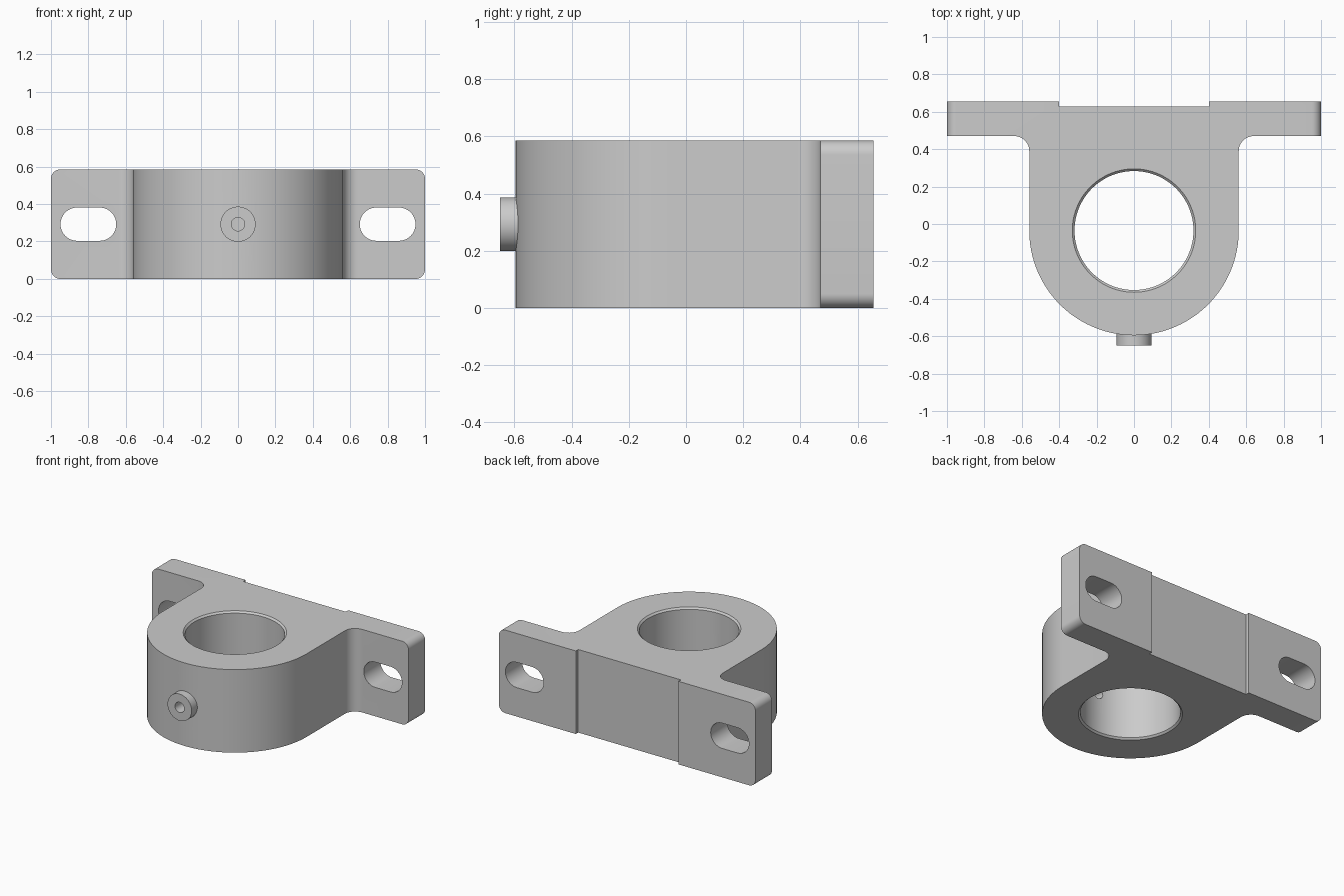
import bpy, bmesh
from math import sin, cos, pi, radians

if "Cube" in bpy.data.objects:
    bpy.data.objects.remove(bpy.data.objects["Cube"])

H = 0.585            # block height
CY = -0.035          # bore centre in y
MZ = H / 2           # mid height


def arc(cx, cy, r, a0, a1, n):
    """Points on an arc, angles in degrees, both ends included."""
    steps = [radians(a0 + (a1 - a0) * i / n) for i in range(n + 1)]
    return [(cx + r * cos(a), cy + r * sin(a)) for a in steps]


def loft(name, rings):
    """Closed solid through a list of equally sized rings of 3D points."""
    bm = bmesh.new()
    loops = [[bm.verts.new(p) for p in ring] for ring in rings]
    for a, b in zip(loops, loops[1:]):
        for i in range(len(a)):
            j = (i + 1) % len(a)
            bm.faces.new((a[i], a[j], b[j], b[i]))
    bm.faces.new(loops[0])
    bm.faces.new(loops[-1])
    bmesh.ops.recalc_face_normals(bm, faces=bm.faces)
    mesh = bpy.data.meshes.new(name)
    bm.to_mesh(mesh)
    bm.free()
    ob = bpy.data.objects.new(name, mesh)
    bpy.context.collection.objects.link(ob)
    return ob


def along_y(name, outline, y0, y1):
    return loft(name, [[(x, y, z) for x, z in outline] for y in (y0, y1)])


def combine(target, tool, operation):
    """Apply a boolean and remove the tool object."""
    tool.hide_render = True
    mod = target.modifiers.new(tool.name, 'BOOLEAN')
    mod.operation, mod.object, mod.solver = operation, tool, 'EXACT'
    bpy.context.view_layer.objects.active = target
    bpy.ops.object.modifier_apply(modifier=mod.name)
    bpy.data.objects.remove(tool)


# Housing: right half of the plan outline, mirrored to the left
half = arc(0, CY, 0.56, -90, 0, 40)
half += arc(0.64, 0.39, 0.08, 180, 90, 12)
half += [(1, 0.47), (1, 0.655), (0.4, 0.655), (0.4, 0.628)]
plan = half + [(-x, y) for x, y in reversed(half[1:])]
housing = loft("bearing_housing", [[(x, y, z) for x, y in plan] for z in (0, H)])

# Rounded outer corners of the mounting flange
bm = bmesh.new()
bm.from_mesh(housing.data)
corners = [e for e in bm.edges
           if all(abs(v.co.x) > 0.999 for v in e.verts)
           and abs(e.verts[0].co.z - e.verts[1].co.z) < 1e-4]
bmesh.ops.bevel(bm, geom=corners, offset=0.05, segments=10, profile=0.5,
                affect='EDGES')
bm.to_mesh(housing.data)
bm.free()

# Grease boss on the front
combine(housing, along_y("grease_boss", arc(0, MZ, 0.094, 0, 354, 59), -0.65, -0.5), 'UNION')

# Bore with a small chamfer at both ends
bore_profile = [(0.345, -0.015), (0.318, 0.012), (0.318, H - 0.012), (0.345, H + 0.015)]
bore = loft("bore_cutter", [[(x, y, z) for x, y in arc(0, CY, r, 0, 357, 119)]
                            for r, z in bore_profile])
combine(housing, bore, 'DIFFERENCE')

# Grease hole through the boss into the bore
combine(housing, along_y("grease_hole_cutter", arc(0, MZ, 0.036, 0, 350, 35), -0.8, -0.2),
        'DIFFERENCE')

# Bolt slots in the flange
for s in (-1, 1):
    slot = (arc(s * 0.8 + 0.06, MZ, 0.089, -90, 90, 20)
            + arc(s * 0.8 - 0.06, MZ, 0.089, 90, 270, 20))
    combine(housing, along_y("slot_cutter", slot, 0.3, 0.8), 'DIFFERENCE')

housing.select_set(True)
bpy.context.view_layer.objects.active = housing
bpy.ops.object.shade_smooth_by_angle(angle=radians(25))
